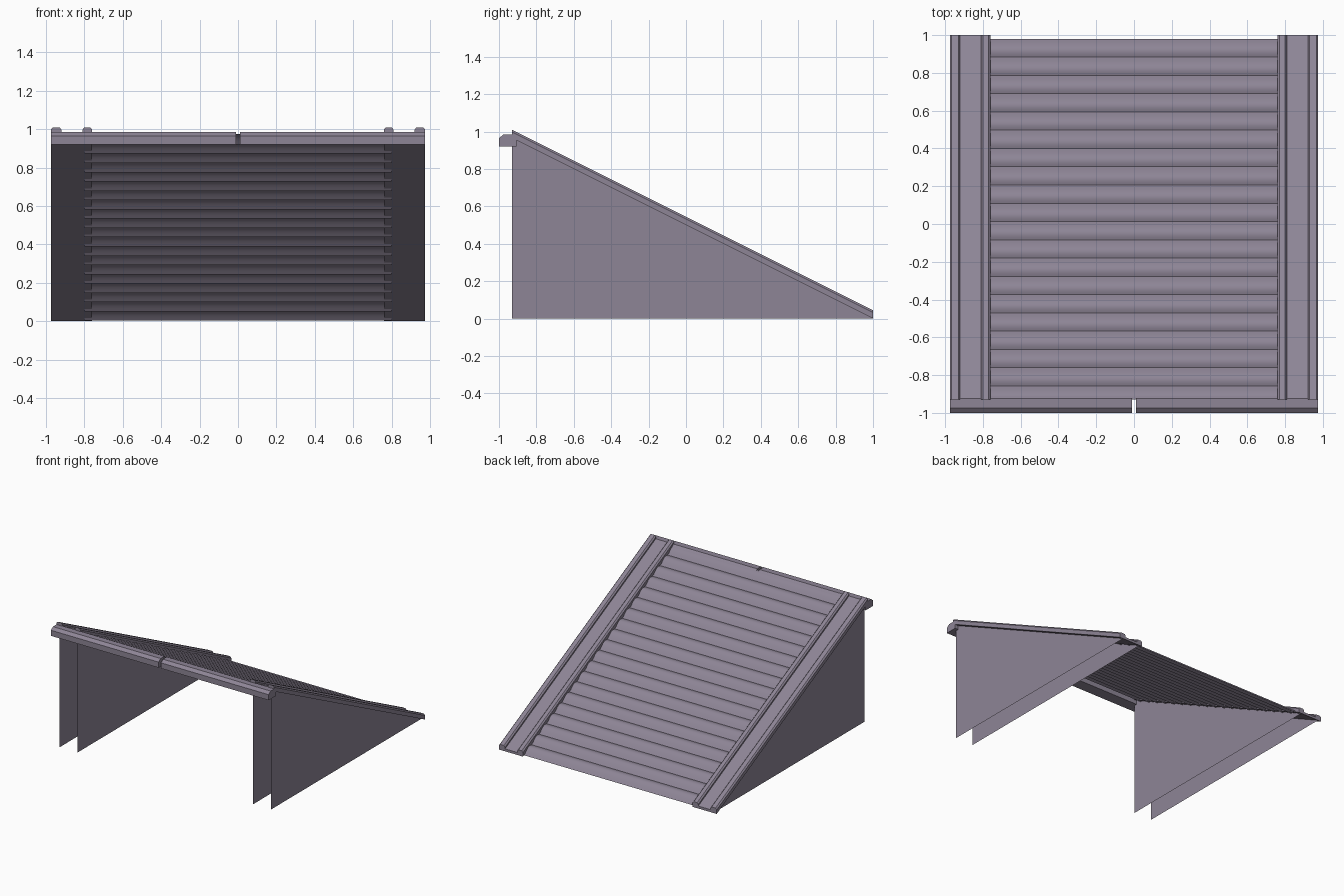
import bpy, bmesh, math

if "Cube" in bpy.data.objects:
    bpy.data.objects.remove(bpy.data.objects["Cube"])

Y0, Y1 = -0.93, 1.0
paint = bpy.data.materials.new("slate_violet")
paint.diffuse_color = (0.27, 0.235, 0.305, 1)
paint.use_nodes = True
paint.node_tree.nodes["Principled BSDF"].inputs["Base Color"].default_value = paint.diffuse_color


def slope(y):
    return 0.5 * (1 - y)


def make(name, verts, faces):
    me = bpy.data.meshes.new(name)
    me.from_pydata(verts, [], faces)
    me.materials.append(paint)
    me.update()
    ob = bpy.data.objects.new(name, me)
    bpy.context.collection.objects.link(ob)
    return ob


def prism(name, ring_a, ring_b):
    """Closed solid between two matching rings of points."""
    n = len(ring_a)
    faces = [(i, (i + 1) % n, n + (i + 1) % n, n + i) for i in range(n)]
    faces += [tuple(range(n))[::-1], tuple(range(n, 2 * n))]
    ob = make(name, ring_a + ring_b, faces)
    bm = bmesh.new()
    bm.from_mesh(ob.data)
    bmesh.ops.recalc_face_normals(bm, faces=bm.faces)
    bm.to_mesh(ob.data)
    bm.free()
    return ob


# Sloping edge strip: two chamfered rails joined by a flat plate (x, height above slope)
strip = [(0.76, 0), (0.76, 0.033), (0.77, 0.045), (0.80, 0.045), (0.81, 0.033), (0.81, 0.02),
         (0.92, 0.02), (0.92, 0.033), (0.93, 0.045), (0.965, 0.045), (0.975, 0.033), (0.975, 0)]
# Ridge beam profile (y, z)
beam = [(-1, 0.92), (-1, 0.965), (-0.975, 0.985), (-0.925, 0.985), (-0.905, 0.965), (-0.905, 0.92)]

for s, side in ((-1, "left"), (1, "right")):
    prism("edge_rails_" + side,
          *[[(s * x, y, slope(y) + h) for x, h in strip] for y in (Y0, Y1)])
    prism("ridge_beam_" + side,
          *[[(s * x, y, z) for y, z in beam] for x in (0.01, 0.975)])
    # Thin triangular walls under each rail
    for x, which in ((0.945, "outer"), (0.785, "inner")):
        tri = [(s * x, Y0, 0), (s * x, Y1, 0), (s * x, Y0, slope(Y0))]
        make(f"wall_{which}_{side}", tri, [(0, 1, 2) if s > 0 else (2, 1, 0)])

# Corrugated sheet: rounded ribs meeting in sharp valleys across the slope
PERIOD, STEPS = 0.0967, 8
count = int((0.98 - Y0) / PERIOD * STEPS)
verts = []
for i in range(count + 1):
    y = 0.98 - PERIOD * i / STEPS
    z = slope(y) - 0.008 + 0.024 * abs(math.sin(math.pi * i / STEPS))
    verts += [(-0.80, y, max(z, 0)), (0.80, y, max(z, 0))]
faces = [(2 * i, 2 * i + 2, 2 * i + 3, 2 * i + 1) for i in range(count)]
sheet = make("corrugated_sheet", verts, faces)
# normals up
for p in sheet.data.polygons:
    if p.normal.z < 0:
        p.flip()
bpy.context.view_layer.objects.active = sheet
sheet.select_set(True)
bpy.ops.object.shade_smooth_by_angle(angle=math.radians(35))
